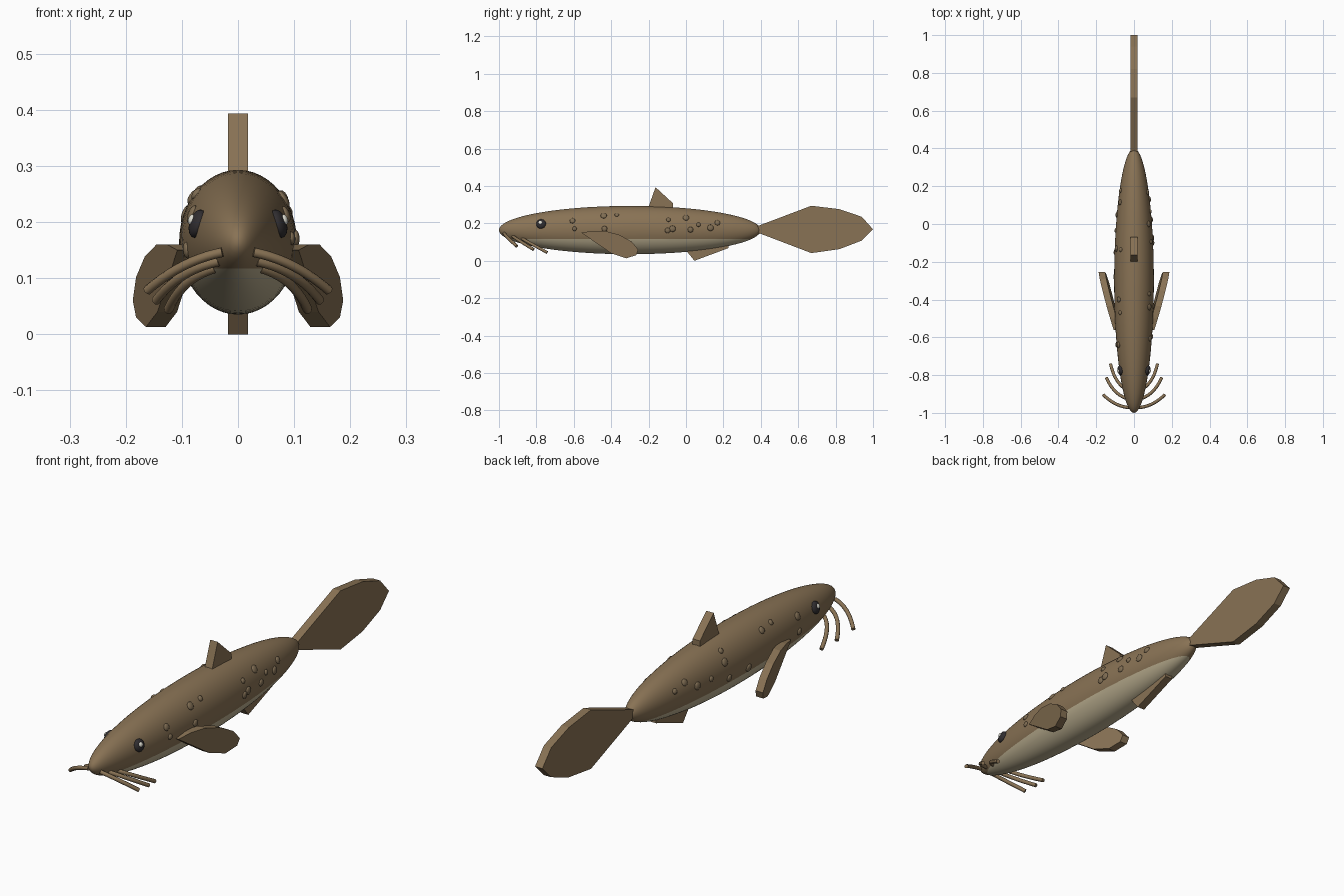
import bpy, bmesh, math
from mathutils import Vector, Matrix

if "Cube" in bpy.data.objects:
    bpy.data.objects.remove(bpy.data.objects["Cube"])


def mat(name, rgb):
    m = bpy.data.materials.new(name)
    m.diffuse_color = (*rgb, 1)
    m.use_nodes = True
    m.node_tree.nodes["Principled BSDF"].inputs["Base Color"].default_value = m.diffuse_color
    return m


BROWN = mat("brown skin", (0.25, 0.17, 0.09))
BELLY = mat("pale belly", (0.50, 0.43, 0.28))
SPOT = mat("spot brown", (0.21, 0.15, 0.085))
DARK = mat("eye dark", (0.03, 0.027, 0.03))
GLINT = mat("eye glint", (0.75, 0.74, 0.66))

CEN = Vector((0, -0.3, 0.164))      # body ellipsoid
RAD = Vector((0.105, 0.70, 0.129))


def finish(name, bm, *mats, smooth=False):
    bmesh.ops.recalc_face_normals(bm, faces=bm.faces)
    for f in bm.faces:
        f.smooth = smooth
    me = bpy.data.meshes.new(name)
    bm.to_mesh(me)
    bm.free()
    for m in mats:
        me.materials.append(m)
    ob = bpy.data.objects.new(name, me)
    bpy.context.collection.objects.link(ob)
    return ob


def ball(bm, matrix, u=16, v=10):
    return bmesh.ops.create_uvsphere(bm, u_segments=u, v_segments=v, radius=1, matrix=matrix)


def skin(side, y, z):
    """Point and outward normal on the body flank."""
    k = 1 - ((y - CEN.y) / RAD.y) ** 2 - ((z - CEN.z) / RAD.z) ** 2
    p = Vector((side * RAD.x * math.sqrt(max(k, 0)), y, z))
    d = p - CEN
    return p, Vector([d[i] / RAD[i] ** 2 for i in range(3)]).normalized()


def plate(name, pts, x_of=lambda y, z: 0.0, thick=0.035):
    """Side outline (y, z) extruded across x, optionally slanted."""
    bm = bmesh.new()
    a, b = [[bm.verts.new((x_of(y, z) + s * thick / 2, y, z)) for y, z in pts] for s in (-1, 1)]
    bm.faces.new(a)
    bm.faces.new(b[::-1])
    for i in range(len(pts)):
        j = (i + 1) % len(pts)
        bm.faces.new((a[i], b[i], b[j], a[j]))
    return finish(name, bm, BROWN)


# Body with pale underside
bm = bmesh.new()
ball(bm, Matrix.Translation(CEN) @ Matrix.Diagonal((*RAD, 1)) @ Matrix.Rotation(math.pi / 2, 4, 'X'), 48, 40)
bmesh.ops.bisect_plane(bm, geom=bm.verts[:] + bm.edges[:] + bm.faces[:],
                       plane_co=(0, 0, 0.117), plane_no=(0, 0, 1))
for f in bm.faces:
    f.material_index = int(f.calc_center_median().z < 0.117)
finish("body", bm, BROWN, BELLY, smooth=True)

# Centre fins
plate("tail_fin", [(0.35, 0.173), (0.67, 0.294), (0.82, 0.276), (0.94, 0.235), (1.0, 0.168),
                   (0.94, 0.108), (0.82, 0.062), (0.67, 0.041), (0.35, 0.163)])
plate("dorsal_fin", [(-0.205, 0.275), (-0.163, 0.393), (-0.07, 0.308), (-0.07, 0.26)])
plate("anal_fin", [(-0.02, 0.08), (0.045, 0.0), (0.228, 0.068), (0.228, 0.13), (0.03, 0.13)])

PECTORAL = [(-0.56, 0.150), (-0.50, 0.160), (-0.435, 0.160), (-0.355, 0.138), (-0.29, 0.102),
            (-0.255, 0.060), (-0.265, 0.030), (-0.32, 0.013), (-0.40, 0.040), (-0.48, 0.095)]
BARBELS = [((0.028, -0.972, 0.146), (0.10, -0.965, 0.132), (0.162, -0.905, 0.078)),
           ((0.034, -0.925, 0.130), (0.105, -0.905, 0.115), (0.146, -0.815, 0.060)),
           ((0.040, -0.875, 0.118), (0.10, -0.845, 0.100), (0.124, -0.742, 0.044))]
SPOTS = {1: [(-.607, .214), (-.596, .171), (-.44, .241), (-.436, .171), (-.37, .246), (-.072, .171),
             (-.098, .162), (-.094, .219), (0, .23), (.024, .166), (.067, .193), (.131, .176), (.168, .203)],
         -1: [(-.40, .245), (-.47, .25), (-.64, .214), (-.64, .15), (-.136, .255), (-.13, .214),
              (-.15, .14), (-.034, .18), (.05, .18), (.115, .215), (.177, .20), (-.28, .135)]}

for side, label in ((1, "right"), (-1, "left")):
    # Slanted paddle fin
    plate(label + "_pectoral_fin", PECTORAL, lambda y, z: side * (0.238 + 0.29 * y + 0.1 * z))

    # Whiskers
    cu = bpy.data.curves.new(label + "_barbels", 'CURVE')
    cu.dimensions = '3D'
    cu.bevel_depth, cu.bevel_resolution, cu.use_fill_caps = 0.0085, 2, True
    for a, c, b in BARBELS:
        a, c, b = [Vector((side * p[0], p[1], p[2])) for p in (a, c, b)]
        sp = cu.splines.new('POLY')
        sp.points.add(10)
        for i, pt in enumerate(sp.points):
            t = i / 10
            pt.co = (*(a * (1 - t) ** 2 + c * 2 * t * (1 - t) + b * t * t), 1)
    cu.materials.append(BROWN)
    ob = bpy.data.objects.new(label + "_barbels", cu)
    bpy.context.collection.objects.link(ob)

    # Eye and glint
    p, n = skin(side, -0.775, 0.197)
    rot = n.to_track_quat('Z', 'Y').to_matrix().to_4x4()
    bm = bmesh.new()
    ball(bm, Matrix.Translation(p) @ rot @ Matrix.Diagonal((0.026, 0.026, 0.014, 1)), 24, 14)
    finish(label + "_eye", bm, DARK, smooth=True)
    bm = bmesh.new()
    ball(bm, Matrix.Translation(p + n * 0.011 + Vector((0, -0.002, 0.004)))
         @ rot @ Matrix.Diagonal((0.010, 0.010, 0.006, 1)))
    finish(label + "_eye_glint", bm, GLINT, smooth=True)

    # Raised skin spots
    bm = bmesh.new()
    for i, (y, z) in enumerate(SPOTS[side]):
        p, n = skin(side, y, z)
        r = (0.015, 0.012, 0.017)[i % 3]
        ball(bm, Matrix.Translation(p) @ n.to_track_quat('Z', 'Y').to_matrix().to_4x4()
             @ Matrix.Diagonal((r, r, 0.007, 1)), 12, 8)
    finish(label + "_spots", bm, SPOT, smooth=True)
